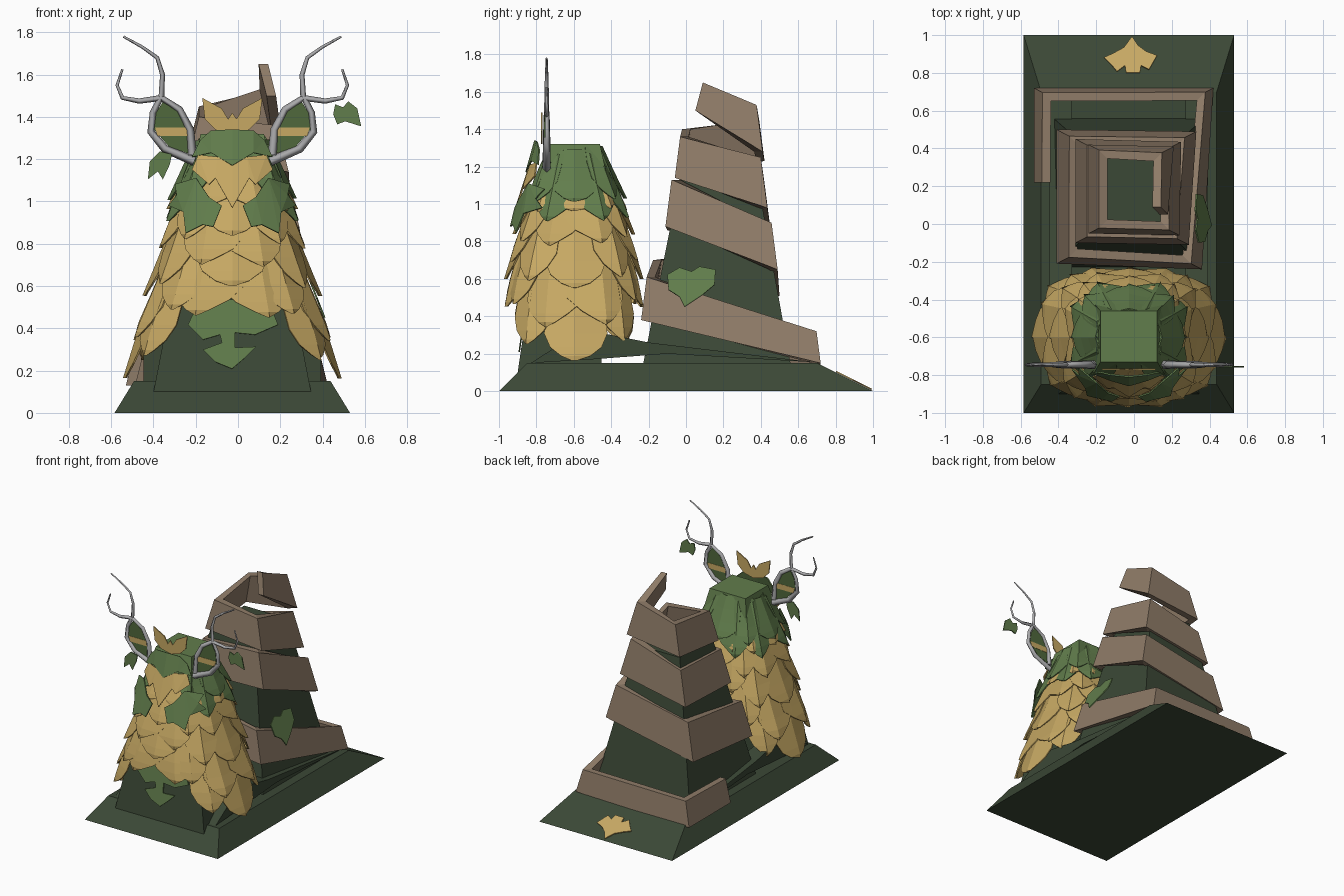
import bpy, bmesh, math

if "Cube" in bpy.data.objects:
    bpy.data.objects.remove(bpy.data.objects["Cube"], do_unlink=True)

C = -0.027          # x of the symmetry plane
FY = -0.60          # y of the figure's axis


def material(name, rgb):
    m = bpy.data.materials.new(name)
    m.use_nodes = True
    m.diffuse_color = (*rgb, 1)
    bsdf = m.node_tree.nodes["Principled BSDF"]
    bsdf.inputs["Base Color"].default_value = (*rgb, 1)
    bsdf.inputs["Roughness"].default_value = 0.8
    return m


DARK = material("dark green", (0.044, 0.065, 0.037))
GREEN = material("leaf green", (0.120, 0.205, 0.072))
MID = material("deep leaf green", (0.080, 0.140, 0.045))
GOLD = material("straw gold", (0.570, 0.395, 0.126))
BROWN = material("wood brown", (0.275, 0.200, 0.138))
GREY = material("antler grey", (0.400, 0.400, 0.410))


def make(name, verts, faces, mat, solid=0.0, offset=0.0, tri=False):
    me = bpy.data.meshes.new(name)
    bm = bmesh.new()
    vs = [bm.verts.new(v) for v in verts]
    for f in faces:
        bm.faces.new([vs[i] for i in f])
    if not solid:
        bmesh.ops.recalc_face_normals(bm, faces=bm.faces)
    if tri:
        bmesh.ops.triangulate(bm, faces=bm.faces)
    bm.to_mesh(me)
    bm.free()
    me.materials.append(mat)
    ob = bpy.data.objects.new(name, me)
    bpy.context.collection.objects.link(ob)
    if solid:
        mod = ob.modifiers.new("thickness", 'SOLIDIFY')
        mod.thickness, mod.offset = solid, offset
    return ob


def frustum(name, low, high, mat):
    """low / high = (half width, front y, back y, z)"""
    v = []
    for w, y0, y1, z in (low, high):
        v += [(C - w, y0, z), (C + w, y0, z), (C + w, y1, z), (C - w, y1, z)]
    f = [(3, 2, 1, 0), (4, 5, 6, 7)] + [(i, (i + 1) % 4, 4 + (i + 1) % 4, 4 + i) for i in range(4)]
    return make(name, v, f, mat)


def plate(name, pts, place, mat, thick=0.008):
    """Thin flat cut-out; place maps the 2D outline into space"""
    return make(name, [place(*p) for p in pts], [range(len(pts))], mat, thick, 0, True)


def mirrored(half):
    return half + [(-x, z) for x, z in reversed(half) if x > 0]


def px(points, x0, z0, scale):
    return [((x - x0) / scale, (z0 - z) / scale) for x, z in points]


# ---- base, body and tower core
frustum("base", (0.557, -1.0, 1.0, 0), (0.465, -0.85, 0.70, 0.15), DARK)
frustum("body", (0.3725, -0.90, -0.45, 0.10), (0.15, -0.73, -0.47, 1.25), DARK)
frustum("tower_core", (0.40, -0.23, 0.56, 0.14), (0.18, -0.02, 0.37, 1.2), DARK)

# sloping causeway between figure and tower
way = [(-0.83, 0.15), (-0.55, 0.33), (-0.2, 0.26), (0.68, 0.155), (-0.1, 0.2), (-0.5, 0.17)]
for s in (-1, 1):
    n = len(way)
    v = [(C + s * x, y, z) for x in (0.30, 0.42) for y, z in way]
    make("causeway_rail", v, [range(n), range(2 * n - 1, n - 1, -1)] +
         [(i, (i + 1) % n, n + (i + 1) % n, n + i) for i in range(n)], DARK, tri=True)

# ---- spiral wall: outer corner x, y, bottom z, height
spiral = [(-0.53, 0.22, 0.13, 0.17), (-0.53, 0.72, 0.13, 0.18), (0.42, 0.72, 0.15, 0.17),
          (0.36, -0.24, 0.38, 0.23), (-0.41, -0.21, 0.44, 0.26), (-0.41, 0.50, 0.51, 0.27),
          (0.33, 0.49, 0.65, 0.25), (0.29, -0.11, 0.88, 0.25), (-0.31, -0.10, 0.86, 0.25),
          (-0.31, 0.45, 0.88, 0.25), (0.25, 0.435, 0.98, 0.27), (0.24, -0.06, 1.14, 0.22),
          (-0.24, -0.05, 1.18, 0.22), (-0.24, 0.42, 1.23, 0.22), (0.21, 0.41, 1.28, 0.25),
          (0.18, 0.05, 1.50, 0.15)]
verts, faces, T, LEANX, LEANY = [], [], 0.045, 0.25, 0.13
for i, (x, y, z, h) in enumerate(spiral):
    sx = -1 if x > C else 1
    sy = 0 if i in (0, len(spiral) - 1) else (-1 if y > 0.2 else 1)
    for d, up in ((0, 0), (T, 0), (T, h), (0, h)):
        end_tilt = 0.04 if up and sy == 0 and i else 0
        verts.append((x + sx * (d + LEANX * up), y + sy * (d + LEANY * up) + end_tilt, z + up))
    if i:
        a, b = 4 * i - 4, 4 * i
        faces += [(a + k, a + (k + 1) % 4, b + (k + 1) % 4, b + k) for k in range(4)]
faces += [(0, 1, 2, 3), tuple(range(len(verts) - 1, len(verts) - 5, -1))]
make("spiral_wall", verts, faces, BROWN)

# ---- leaf cloak
PROFILE = [(0.1, 0.49, 0.355), (0.4, 0.43, 0.35), (0.6, 0.365, 0.33), (0.8, 0.305, 0.29),
           (1.0, 0.25, 0.235), (1.3, 0.155, 0.135), (1.6, 0.1, 0.1)]


def radii(z):
    for (z0, a0, b0), (z1, a1, b1) in zip(PROFILE, PROFILE[1:]):
        if z <= z1:
            t = (z - z0) / (z1 - z0)
            return a0 + (a1 - a0) * t, b0 + (b1 - b0) * t
    return PROFILE[-1][1:]


def on_cloak(ang, z, off):
    rx, ry = radii(z)
    c, s = math.cos(ang), math.sin(ang)
    e = 0.8 if s < 0 else 0.68          # squarer at the back
    return (C + (rx + off) * math.copysign(abs(c) ** e, c),
            FY + (ry + off) * math.copysign(abs(s) ** e, s), z)


SHAPE = [(0, 0.75), (0.3, 0.95), (0.6, 1.0), (0.8, 0.74), (0.93, 0.34), (1, 0.03)]   # along, width


def leaf_row(name, tip, drop, count, length, width, mat, lift=0.0, shift=0.0, skip=0.0):
    v, f = [], []
    for k in range(count):
        a = -math.pi / 2 + (k + shift) * math.tau / count
        if abs(math.remainder(a + math.pi / 2, math.tau)) < skip:
            continue
        tz = tip - drop * abs(math.cos(a)) ** 1.5 + 0.012 * math.sin(5 * k)
        base = len(v)
        for t, w in SHAPE:
            z = tz + length * (1 - t)
            r = sum(radii(z)) / 2
            for u in (-1, 0, 1):
                v.append(on_cloak(a + u * w * width / 2 / r, z, lift + 0.04 * t - 0.012 * abs(u)))
        for j in range(len(SHAPE) - 1):
            for u in (0, 1):
                p = base + 3 * j + u
                f.append((p, p + 3, p + 4, p + 1))
    make(name, v, f, mat, 0.008, -1)


for i, (tip, drop, n, length, w) in enumerate([(0.51, 0.34, 10, 0.36, 0.29), (0.60, 0.27, 10, 0.36, 0.28),
                                               (0.72, 0.16, 10, 0.36, 0.26), (0.84, 0.06, 10, 0.33, 0.23),
                                               (0.97, 0.0, 10, 0.22, 0.19)]):
    leaf_row(f"gold_leaves_{i + 1}", tip, drop, n, length, w, GOLD, 0.003 * i, 0.5 * ((i + 1) % 2))
leaf_row("green_collar_lower", 0.92, 0, 8, 0.36, 0.22, GREEN, 0.018, 0.5, 0.6)
leaf_row("green_collar_upper", 1.02, 0, 8, 0.28, 0.19, GREEN, 0.02, 0.0, 0.6)

# ---- head
frustum("head", (0.205, -0.82, -0.40, 1.05), (0.150, -0.73, -0.46, 1.32), GREEN)


def front(off):
    def place(x, z):
        rx, ry = radii(z)
        k = min(abs(x) / (rx + off), 0.97)
        return (C + x, FY - (ry + off) * (1 - k ** 2.5) ** 0.4, z)
    return place


plate("face_mask", mirrored([(0, 1.19), (0.07, 1.21), (0.16, 1.22), (0.19, 1.15), (0.11, 1.08),
                             (0.08, 1.11), (0, 0.97)]), front(0.07), GOLD)
plate("brow", mirrored([(0, 1.34), (0.1, 1.335), (0.15, 1.29), (0.19, 1.21), (0.1, 1.23),
                        (0, 1.17)]), front(0.077), GREEN)
plate("crown", mirrored([(0, 1.42), (0.02, 1.39), (0.05, 1.44), (0.142, 1.49), (0.13, 1.39),
                         (0.08, 1.34), (0, 1.32)]), lambda x, z: (C + x, -0.77, z), GOLD)

bib = [(0.17, 1.11), (0.27, 1.08), (0.26, 1.03), (0.30, 0.98), (0.23, 0.95), (0.22, 0.85),
       (0.14, 0.89), (0.09, 0.88), (0.05, 0.98), (0.11, 1.02)]
outer = [(0.18, 1.19), (0.32, 1.25), (0.385, 1.33), (0.375, 1.42), (0.335, 1.5), (0.33, 1.6),
         (0.355, 1.68), (0.425, 1.73), (0.515, 1.78)]
inner = [(0.19, 1.22), (0.2, 1.34), (0.25, 1.435), (0.335, 1.49), (0.44, 1.475), (0.52, 1.49),
         (0.545, 1.55), (0.52, 1.625)]
web = [(0.19, 1.22), (0.3, 1.26), (0.37, 1.34), (0.36, 1.42), (0.33, 1.47), (0.26, 1.43), (0.2, 1.34)]
band = [(0.2, 1.31), (0.355, 1.31), (0.365, 1.35), (0.205, 1.35)]


def antler_strand(name, pts, side):
    cu = bpy.data.curves.new(name, 'CURVE')
    cu.dimensions = '3D'
    cu.bevel_depth, cu.bevel_resolution, cu.use_fill_caps = 0.022, 0, True
    sp = cu.splines.new('POLY')
    sp.points.add(len(pts) - 1)
    for i, (p, (x, z)) in enumerate(zip(sp.points, pts)):
        p.co = (C + side * x, -0.745, z, 1)
        p.radius = 1 - 0.75 * i / (len(pts) - 1)
    cu.materials.append(GREY)
    bpy.context.collection.objects.link(bpy.data.objects.new(name, cu))


for side, tag in ((1, "left"), (-1, "right")):
    flat = lambda x, z: (C + side * x, -0.745, z)
    plate(f"bib_leaf_{tag}", [(side * x, z) for x, z in bib], front(0.074), GREEN)
    antler_strand(f"antler_outer_{tag}", outer, side)
    antler_strand(f"antler_inner_{tag}", inner, side)
    plate(f"antler_leaf_{tag}", web, flat, MID, 0.006)
    plate(f"antler_band_{tag}", band, flat, GOLD, 0.0098)

# ---- loose ivy leaves by the antlers
upright = lambda x, z: (x, -0.755, z)
plate("ivy_leaf_left", px([(335, 105), (343, 108), (348, 102), (351, 108), (357, 109), (361, 127),
                           (345, 122), (337, 125), (333, 115)], 238, 413, 211), upright, GREEN)
plate("ivy_leaf_right", px([(160, 152), (172, 155), (170, 165), (163, 180), (158, 172), (148, 180),
                            (150, 162)], 238, 413, 211), upright, GREEN)

# ---- leaf emblems on body front, tower side and base back
plate("front_emblem", px([(200, 300), (268, 300), (278, 325), (255, 335), (235, 333), (235, 348),
                          (256, 347), (245, 358), (232, 369), (215, 362), (203, 350), (222, 343),
                          (220, 335), (203, 340), (188, 325)], 238, 413, 211),
      lambda x, z: (x, -0.908 + (z - 0.1) * 0.148, z), GREEN)
plate("tower_emblem", px([(668, 275), (680, 268), (692, 272), (700, 267), (716, 270), (715, 285),
                          (703, 295), (685, 307), (680, 297), (669, 290)], 686.5, 391, 186.5),
      lambda y, z: (0.41 - (z - 0.45) * 0.4, y, z), GREEN)
plate("back_emblem", px([(1132, 37), (1138, 46), (1146, 52), (1157, 56), (1149, 70), (1141, 66),
                         (1140, 73), (1126, 73), (1125, 66), (1117, 72), (1112, 66), (1104, 58),
                         (1113, 54), (1124, 48)], 1134, 224.5, 189),
      lambda x, y: (x, y, (1 - y) * 0.5 + 0.006), GOLD)
